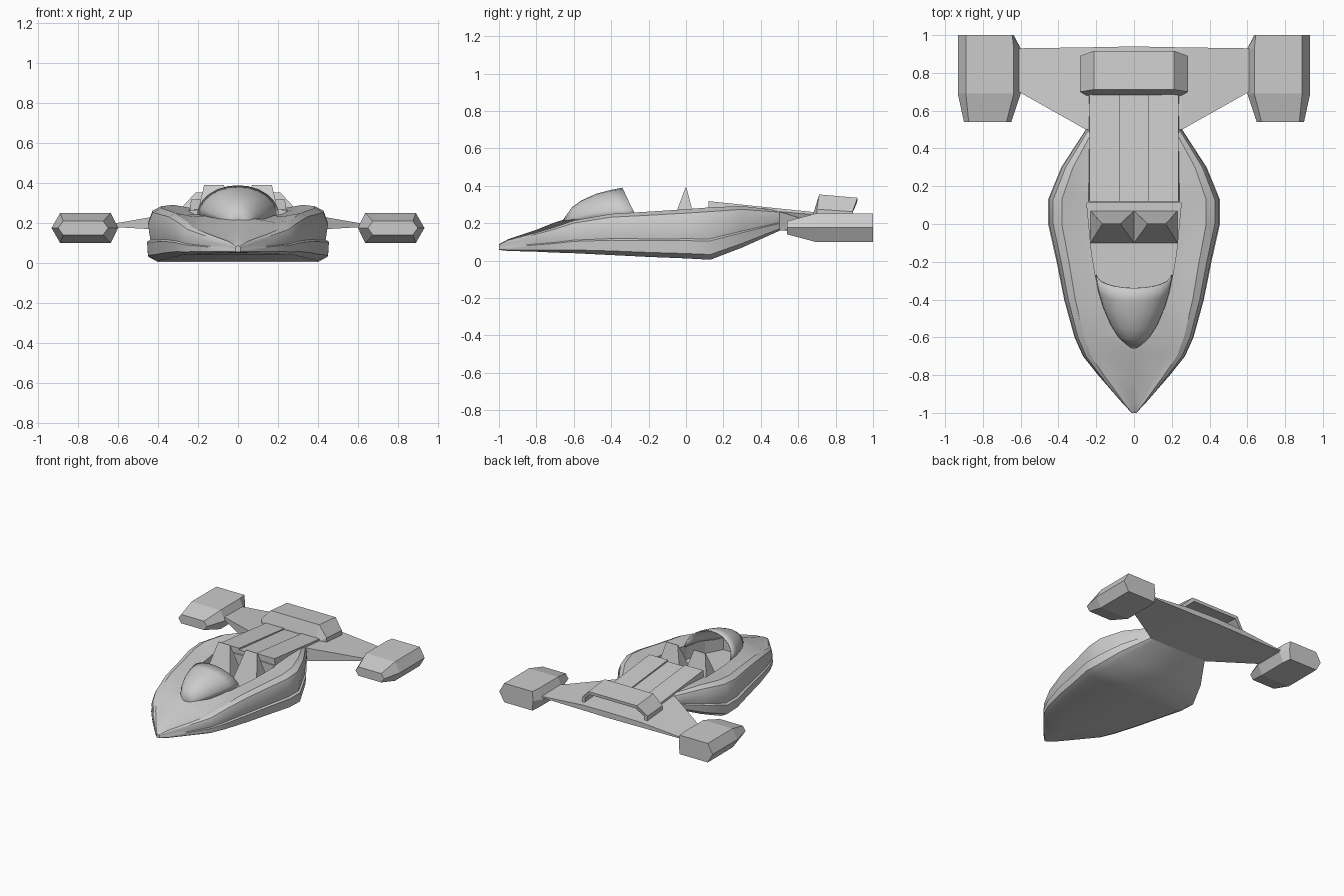
import bpy, bmesh, math

cube = bpy.data.objects.get("Cube")
if cube:
    bpy.data.objects.remove(cube, do_unlink=True)

grey = bpy.data.materials.new("light_grey")
grey.use_nodes = True
grey.diffuse_color = (0.6, 0.6, 0.6, 1)
grey.node_tree.nodes["Principled BSDF"].inputs["Base Color"].default_value = (0.6, 0.6, 0.6, 1)


def loft(name, rings, closed=True, caps=True, smooth=0):
    """Skin a list of equally long point rings."""
    bm = bmesh.new()
    rows = [[bm.verts.new(p) for p in ring] for ring in rings]
    n = len(rows[0])
    for a, b in zip(rows, rows[1:]):
        for i in range(n if closed else n - 1):
            j = (i + 1) % n
            bm.faces.new((a[i], a[j], b[j], b[i]))
    if caps:
        bm.faces.new(rows[0])
        bm.faces.new(rows[-1])
    bmesh.ops.recalc_face_normals(bm, faces=bm.faces)
    mesh = bpy.data.meshes.new(name)
    bm.to_mesh(mesh)
    bm.free()
    mesh.materials.append(grey)
    obj = bpy.data.objects.new(name, mesh)
    bpy.context.collection.objects.link(obj)
    if smooth:
        bpy.ops.object.select_all(action='DESELECT')
        obj.select_set(True)
        bpy.context.view_layer.objects.active = obj
        bpy.ops.object.shade_smooth_by_angle(angle=math.radians(smooth))
    return obj


def mirrored(half, y):
    """Full ring at y from half-section points (x, z), bottom to top."""
    right = [(x, y, z) for x, z in half]
    left = [(-x, y, z) for x, z in reversed(half) if x > 0]
    return right + left


def apply(obj, mod):
    bpy.ops.object.select_all(action='DESELECT')
    obj.select_set(True)
    bpy.context.view_layer.objects.active = obj
    bpy.ops.object.modifier_apply(modifier=mod.name)


# Hull: lipped section (fractions of width and height) swept along the length
section = [(0, 0), (.88, 0), (.99, .1), (1, .36), (.965, .4), (.99, .7),
           (.94, .92), (.84, 1), (.62, .93)]
stations = [  # y, half width, bottom, side top, centre top
    (-1, .012, .057, .085, .088), (-.95, .06, .052, .11, .115),
    (-.8, .19, .048, .15, .165), (-.7, .27, .043, .18, .205),
    (-.6, .315, .04, .215, .235), (-.4, .37, .03, .25, .25),
    (-.2, .41, .02, .262, .25), (0, .455, .012, .275, .26),
    (.13, .455, .005, .285, .28), (.3, .385, .07, .292, .288),
    (.5, .255, .16, .268, .268)]
hull = loft("hull", [
    mirrored([(w * u, lo + (hi - lo) * v) for u, v in section] + [(0, mid)], y)
    for y, w, lo, hi, mid in stations], smooth=32)

# Cockpit recess
recess = [(-.58, .08), (-.45, .15), (-.3, .2), (-.15, .225), (.11, .25)]
cutter = loft("cockpit_cutter", [
    [(-w, y, .13), (w, y, .13), (w, y, .6), (-w, y, .6)] for y, w in recess])
cutter.hide_render = True
cut = hull.modifiers.new("cockpit", 'BOOLEAN')
cut.operation = 'DIFFERENCE'
cut.solver = 'EXACT'
cut.object = cutter
apply(hull, cut)
bpy.data.objects.remove(cutter, do_unlink=True)

# Windshield: open-backed shell whose rear edge rakes backwards at the sides
shell = [(-.66, .02, .19, .215), (-.61, .085, .21, .285), (-.56, .125, .22, .322),
         (-.48, .165, .23, .358), (-.41, .19, .235, .376), (-.34, .205, .24, .39)]
rings = []
for k, (y, w, lo, hi) in enumerate(shell):
    rake = .07 * k / (len(shell) - 1)
    ring = []
    for i in range(13):
        a = math.pi * i / 12
        ring.append((w * math.cos(a), y + rake * (1 - math.sin(a)),
                     lo + (hi - lo) * math.sin(a)))
    rings.append(ring)
windshield = loft("windshield", rings, closed=False, caps=False, smooth=40)
thick = windshield.modifiers.new("thickness", 'SOLIDIFY')
thick.thickness = .008
apply(windshield, thick)

for side, s in (("left", 1), ("right", -1)):
    # Wedge seats with a narrow ridge
    loft(side + "_seat", [
        [(s * x, y, .13) for x, y in ((0, -.1), (.23, -.1), (.23, .07), (0, .07))],
        [(s * x, y, .39) for x, y in ((.07, -.003), (.17, -.003), (.17, .003), (.07, .003))]])

    # Raised deck panels sloping down to the rear
    loft(side + "_deck_panel", [
        [(s * .075, y, .2), (s * .25, y, .2), (s * .235, y, top), (s * .075, y, top)]
        for y, top in ((.12, .318), (.7, .258))])

    # Thin tapered wings
    loft(side + "_wing", [
        [(0, .5, .16), (0, .94, .185), (0, .94, .23), (0, .5, .267)],
        [(s * .255, .5, .16), (s * .255, .935, .185), (s * .255, .935, .225), (s * .255, .5, .262)],
        [(s * .61, .7, .18), (s * .61, .93, .185), (s * .61, .93, .195), (s * .61, .7, .2)]])

    # Six-sided engine pods with a tapered front
    pod = []
    for y, inner, outer, flat_in, flat_out, h in (
            (.54, .65, .9, .675, .875, .035), (.69, .6, .933, .637, .89, .075),
            (.93, .6, .933, .637, .89, .075), (1, .637, .933, .645, .89, .075)):
        pod.append([(s * x, y, .176 + z) for x, z in (
            (inner, 0), (flat_in, h), (flat_out, h), (outer, 0), (flat_out, -h), (flat_in, -h))])
    loft(side + "_engine_pod", pod)

# Centre strip between the deck panels
loft("deck_strip", [
    [(-.075, y, .2), (.075, y, .2), (.075, y, top), (-.075, y, top)]
    for y, top in ((.12, .305), (.7, .25))])

# Rear hood: chamfered box hollowed from the back
hood = [  # y at base, y at top, side x, side z, top x, top z
    (.68, .685, .25, .25, .21, .262), (.7, .712, .285, .275, .212, .354),
    (.89, .917, .285, .262, .212, .336), (.89, .915, .26, .255, .195, .312),
    (.75, .75, .26, .262, .195, .325)]
loft("rear_hood", [
    [(-sx, y, .2), (sx, y, .2), (sx, y, sz), (tx, yt, tz), (-tx, yt, tz), (-sx, y, sz)]
    for y, yt, sx, sz, tx, tz in hood])
